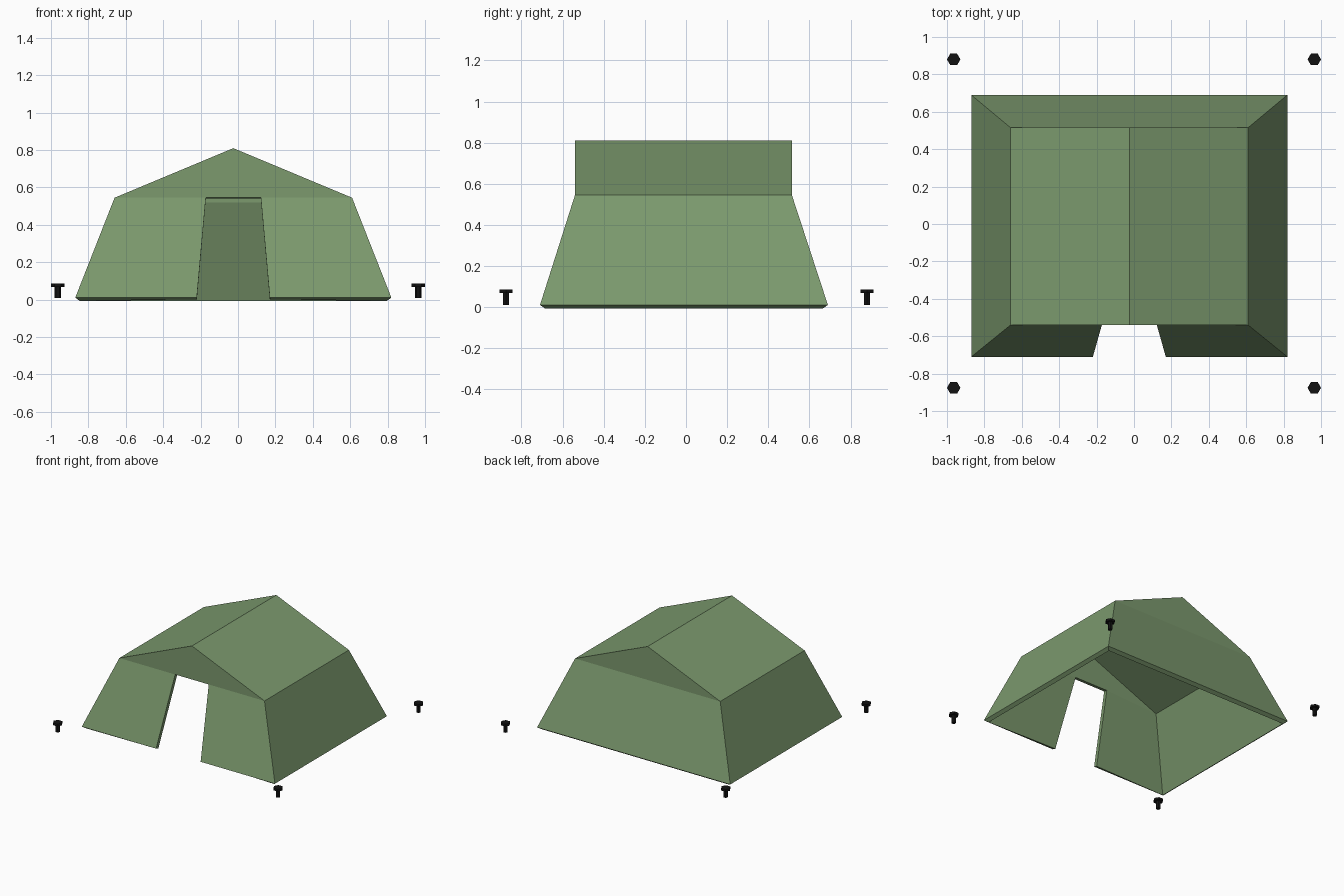
import bpy
import math

if "Cube" in bpy.data.objects:
    bpy.data.objects.remove(bpy.data.objects["Cube"])


def material(name, rgb):
    m = bpy.data.materials.new(name)
    m.diffuse_color = (*rgb, 1)
    m.use_nodes = True
    m.node_tree.nodes["Principled BSDF"].inputs["Base Color"].default_value = m.diffuse_color
    return m


canvas_green = material("canvas_green", (0.20, 0.32, 0.155))
peg_black = material("peg_black", (0.006, 0.006, 0.006))

CX = -0.025                                  # tent centre line in x
Z0, ZE, ZR = 0.011, 0.545, 0.81              # hem, eaves and ridge heights
YF0, YF1, YB1, YB0 = -0.71, -0.54, 0.515, 0.69


# Tent canvas: front hem and eave rows carry the door corners
verts = [(CX + x, YF0, Z0) for x in (-0.845, -0.195, 0.195, 0.845)]    # 0-3 front hem
verts += [(CX + x, YF1, ZE) for x in (-0.635, -0.147, 0.147, 0.635)]   # 4-7 front eave
verts += [(CX + s * 0.845, YB0, Z0) for s in (-1, 1)]                  # 8-9 back hem
verts += [(CX + s * 0.635, YB1, ZE) for s in (-1, 1)]                  # 10-11 back eave
verts += [(CX, YF1, ZR), (CX, YB1, ZR)]                                # 12-13 ridge
faces = [
    (0, 1, 5, 4), (2, 3, 7, 6),              # front walls beside the door
    (4, 5, 6, 7, 12),                        # front gable
    (8, 0, 4, 10), (3, 9, 11, 7),            # side walls
    (9, 8, 10, 11), (11, 10, 13),            # back wall and gable
    (10, 4, 12, 13), (7, 11, 13, 12),        # roof slopes
]
mesh = bpy.data.meshes.new("tent_canvas")
mesh.from_pydata(verts, [], faces)
mesh.materials.append(canvas_green)
tent = bpy.data.objects.new("tent_canvas", mesh)
bpy.context.collection.objects.link(tent)
wall = tent.modifiers.new("canvas_thickness", "SOLIDIFY")
wall.thickness = 0.03
wall.offset = -1
wall.use_even_offset = True
wall.use_quality_normals = True


# Ground pegs: hexagonal shaft and head at each corner
def hex_prism(name, x, y, z0, z1, radius):
    bpy.ops.mesh.primitive_cylinder_add(vertices=6, radius=radius, depth=z1 - z0,
                                        location=(x, y, (z0 + z1) / 2),
                                        rotation=(0, 0, math.radians(30)))
    ob = bpy.context.object
    ob.name = name
    ob.data.materials.append(peg_black)


for side, x in (("left", -0.964), ("right", 0.964)):
    for end, y in (("front", -0.876), ("back", 0.88)):
        hex_prism(f"peg_shaft_{end}_{side}", x, y, 0.01, 0.069, 0.017)
        hex_prism(f"peg_head_{end}_{side}", x, y, 0.068, 0.086, 0.036)
